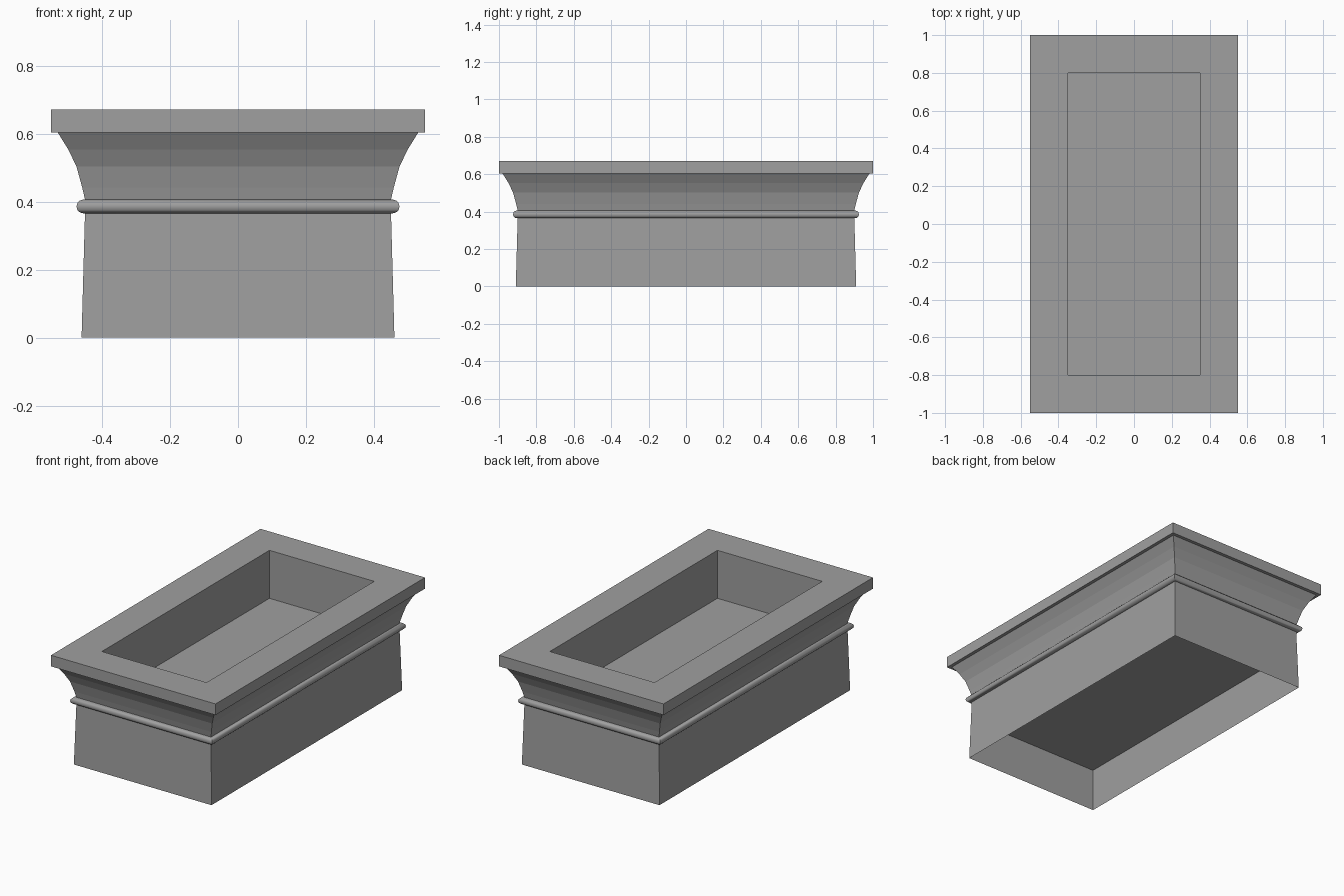
import bpy, bmesh, math

cube = bpy.data.objects.get("Cube")
if cube:
    bpy.data.objects.remove(cube, do_unlink=True)

stone = bpy.data.materials.new("grey stone")
colour = (0.35, 0.35, 0.35, 1)
stone.use_nodes = True
stone.diffuse_color = colour
stone.node_tree.nodes["Principled BSDF"].inputs["Base Color"].default_value = colour

EXTRA = 0.45  # how much longer the half depth is than the half width


def sweep(name, profile, cap_end=False, closed=False, smooth=False):
    """Carry a (half width, height) profile round the rectangular plan."""
    bm = bmesh.new()
    rings = []
    for w, z in profile:
        d = w + EXTRA
        rings.append([bm.verts.new((sx * w, sy * d, z))
                      for sx, sy in ((-1, -1), (1, -1), (1, 1), (-1, 1))])
    pairs = list(zip(rings, rings[1:]))
    if closed:
        pairs.append((rings[-1], rings[0]))
    for a, b in pairs:
        for i in range(4):
            j = (i + 1) % 4
            bm.faces.new((a[i], a[j], b[j], b[i]))
    if cap_end:
        bm.faces.new(rings[-1])
    mesh = bpy.data.meshes.new(name)
    bm.to_mesh(mesh)
    bm.free()
    mesh.materials.append(stone)
    obj = bpy.data.objects.new(name, mesh)
    bpy.context.collection.objects.link(obj)
    if smooth:
        bpy.ops.object.select_all(action="DESELECT")
        bpy.context.view_layer.objects.active = obj
        obj.select_set(True)
        bpy.ops.object.shade_smooth_by_angle(angle=math.radians(50))
    return obj


# Tapered body, open at the bottom
sweep("body", [(0.46, 0), (0.45, 0.365), (0.45, 0.406)])

# Panel closing the hollow underside
under = sweep("underside_panel", [(0.453, 0.255)], cap_end=True)
under.data.flip_normals()

# Rounded bead round the neck
bead = [(0.454 + 0.021 * math.cos(t), 0.3855 + 0.0205 * math.sin(t))
        for t in (math.tau * i / 12 for i in range(12))]
sweep("bead", bead, closed=True, smooth=True)

# Faceted cove flaring out to the rim
sweep("cove", [(0.45, 0.406), (0.458, 0.441), (0.475, 0.503),
               (0.499, 0.553), (0.53, 0.603)])

# Square rim with the sunken planting well
sweep("rim_and_well", [(0.53, 0.603), (0.55, 0.603), (0.55, 0.67),
                       (0.35, 0.67), (0.35, 0.38)], cap_end=True)
